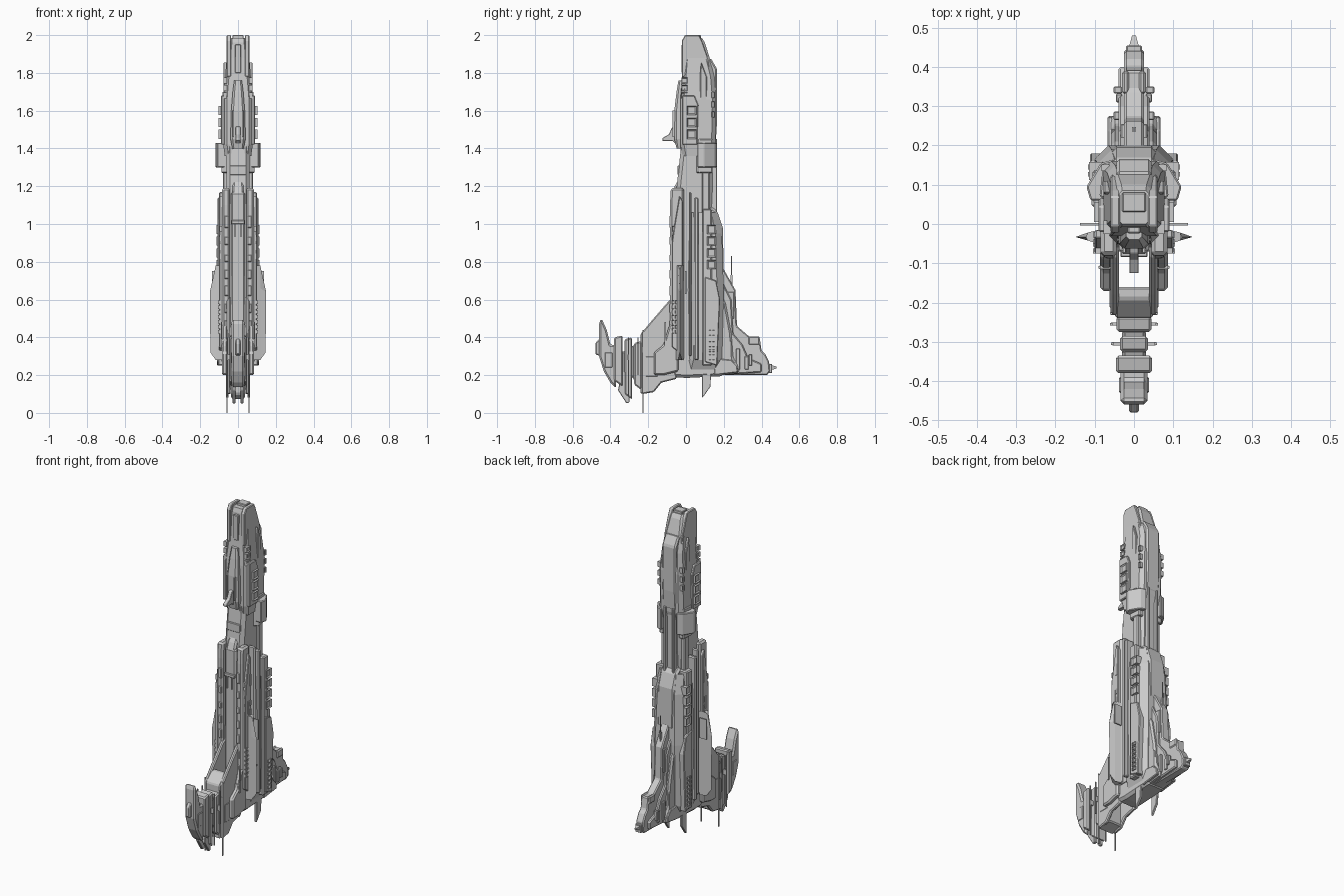
import bpy, bmesh, random
from mathutils import Vector

random.seed(4)


def finish(name, bm, mirror=False, bevel=0):
    bmesh.ops.recalc_face_normals(bm, faces=bm.faces)
    me = bpy.data.meshes.new(name)
    bm.to_mesh(me)
    bm.free()
    ob = bpy.data.objects.new(name, me)
    bpy.context.collection.objects.link(ob)
    if bevel:
        b = ob.modifiers.new("chamfer", "BEVEL")
        b.width, b.segments, b.limit_method = bevel, 1, "ANGLE"
    if mirror:
        m = ob.modifiers.new("mirror", "MIRROR")
        m.use_mirror_merge = False
    return ob


def skin(name, rings, mirror=False, bevel=0):
    """Closed surface through rings of equal point count."""
    bm = bmesh.new()
    vs = [[bm.verts.new(p) for p in r] for r in rings]
    n = len(vs[0])
    for a, b in zip(vs, vs[1:]):
        for i in range(n):
            bm.faces.new((a[i], a[(i + 1) % n], b[(i + 1) % n], b[i]))
    bm.faces.new(vs[0])
    bm.faces.new(vs[-1])
    return finish(name, bm, mirror, bevel)


def slab(name, pts, x0, x1, mirror=True, bevel=0.004):
    """Side profile (y, z) pushed out along x."""
    return skin(name, [[(x, y, z) for y, z in pts] for x in (x0, x1)], mirror, bevel)


def column(name, pts, z0, z1, mirror=True, bevel=0.004):
    """Plan profile (x, y) pushed up along z."""
    return skin(name, [[(x, y, z) for x, y in pts] for z in (z0, z1)], mirror, bevel)


def hull(name, rings):
    """Eight-sided loft, ring = z, front y, back y, half width, chamfer."""
    out = []
    for z, a, b, w, c in rings:
        out.append([(-w, a + c, z), (-w + c, a, z), (w - c, a, z), (w, a + c, z),
                    (w, b - c, z), (w - c, b, z), (-w + c, b, z), (-w, b - c, z)])
    return skin(name, out)


def box(name, x, y, z, mirror=False, bevel=0.003):
    """Box from (low, high) ranges."""
    pts = [(y[0], z[0]), (y[1], z[0]), (y[1], z[1]), (y[0], z[1])]
    return slab(name, pts, x[0], x[1], mirror, bevel)


def window(name, x, y, z, sy, sz, depth=0.02):
    """Framed port facing sideways, outer face at x."""
    bm = bmesh.new()
    bmesh.ops.create_cube(bm, size=1)
    for v in bm.verts:
        v.co = Vector((x - depth / 2 + v.co.x * depth, y + v.co.y * sy, z + v.co.z * sz))
    bm.normal_update()
    face = [f for f in bm.faces if f.normal.x > 0.9]
    bmesh.ops.inset_region(bm, faces=face, thickness=min(sy, sz) * 0.2)
    bmesh.ops.translate(bm, verts=face[0].verts, vec=(-0.006, 0, 0))
    finish(name, bm, True)


# Main hull: lower core, inner spine and tower
hull("lower_core", [(0.2, 0.0, 0.17, 0.05, 0.02), (0.28, 0.01, 0.19, 0.09, 0.03),
     (0.65, 0.01, 0.2, 0.1, 0.035), (0.95, 0.01, 0.19, 0.092, 0.035), (1.06, 0.01, 0.165, 0.08, 0.03)])
hull("inner_spine", [(0.28, -0.065, 0.1, 0.07, 0.01), (1.19, -0.05, 0.14, 0.062, 0.02),
     (1.42, -0.025, 0.14, 0.062, 0.02)])
hull("tower", [(1.36, -0.02, 0.14, 0.07, 0.02), (1.42, -0.03, 0.155, 0.078, 0.02),
     (1.66, -0.03, 0.16, 0.078, 0.02), (1.78, -0.02, 0.15, 0.068, 0.02),
     (1.88, -0.012, 0.125, 0.06, 0.02), (1.96, -0.008, 0.1, 0.052, 0.02), (1.985, 0, 0.085, 0.045, 0.015)])
slab("tower_cheek", [(-0.022, 1.78), (0.06, 1.76), (0.13, 1.8), (0.12, 1.87), (0.085, 1.97),
     (0.07, 2.0), (-0.005, 2.0), (-0.022, 1.97)], 0.036, 0.06)
box("bow_trough_spine", (-0.016, 0.016), (-0.024, 0), (1.8, 1.95))
box("bow_cap", (-0.03, 0.03), (0.03, 0.08), (1.97, 2.0))

# Back of the tower
slab("dorsal_plate", [(0.12, 1.42), (0.158, 1.44), (0.165, 1.55), (0.165, 1.82), (0.13, 1.88), (0.11, 1.86)], -0.045, 0.045, False, 0.008)
box("dorsal_rail", (0.022, 0.036), (0.13, 0.165), (1.0, 1.45), True)
box("dorsal_bridge", (-0.02, 0.02), (0.12, 0.15), (1.0, 1.45))
slab("dorsal_shoulder", [(0.12, 0.7), (0.2, 0.74), (0.195, 0.98), (0.165, 1.07), (0.12, 1.1)], -0.056, 0.056, False, 0.012)

# Tower flanks, collar pods and front turret
slab("flank_armour", [(-0.02, 1.42), (0.06, 1.42), (0.065, 1.63), (0.045, 1.68), (-0.02, 1.68)], 0.07, 0.09)
slab("flank_strip", [(0.075, 1.43), (0.11, 1.43), (0.11, 1.78), (0.08, 1.86), (0.075, 1.8)], 0.055, 0.078)
column("collar_pod", [(0.05, 0.165), (0.085, 0.155), (0.121, 0.095), (0.111, 0.06), (0.06, 0.06)], 1.3, 1.43)
column("collar_inset", [(0.088, 0.07), (0.08, 0.14), (0.05, 0.14), (0.05, 0.05)], 1.27, 1.45)
hull("front_turret", [(1.4, -0.05, 0, 0.03, 0.008), (1.45, -0.062, 0, 0.04, 0.012),
     (1.6, -0.062, 0, 0.036, 0.012), (1.7, -0.05, 0, 0.028, 0.01), (1.76, -0.04, 0, 0.02, 0.008)])
slab("turret_prow", [(-0.05, 1.42), (-0.07, 1.44), (-0.125, 1.44), (-0.125, 1.455), (-0.09, 1.475),
     (-0.075, 1.51), (-0.05, 1.52)], -0.012, 0.012, False, 0.002)
box("turret_rail", (0.022, 0.028), (-0.072, -0.05), (1.46, 1.6), True, 0)
box("throat_block", (-0.045, 0.045), (-0.045, 0), (1.26, 1.31))
box("throat_column", (0.03, 0.045), (-0.03, 0.01), (1.18, 1.42), True)
hull("throat_keel", [(1.16, -0.075, 0, 0.03, 0.01), (1.2, -0.06, 0, 0.03, 0.01), (1.25, -0.03, 0, 0.02, 0.005)])

# Forward armour slabs and centre panel
slab("forward_slab", [(-0.085, 0.3), (-0.01, 0.28), (-0.01, 1.19), (-0.08, 1.19), (-0.085, 1.1)], 0.044, 0.085, True, 0.01)
slab("forward_cheek", [(-0.075, 0.35), (-0.016, 0.3), (-0.016, 1.12), (-0.035, 1.15), (-0.06, 1.0), (-0.075, 0.9)], 0.08, 0.1)
box("centre_panel", (-0.038, 0.038), (-0.076, -0.04), (0.3, 1.17), False, 0.01)
box("centre_slot_brow", (-0.035, 0.035), (-0.084, -0.05), (1.0, 1.02))
box("centre_slot_bar", (0.012, 0.018), (-0.084, -0.05), (0.93, 1.0), True, 0)
for i, (y, w, x, a, b) in enumerate([(0.022, 0.014, 0.1, 0.3, 1.17), (0.055, 0.024, 0.108, 0.28, 1.14),
                                     (0.112, 0.05, 0.106, 0.25, 1.08), (0.105, 0.04, 0.08, 1.0, 1.32)]):
    box(f"side_column_{i}", (0.05, x), (y - w / 2, y + w / 2), (a, b), True, 0.006)
slab("lower_flank_plate", [(0.1, 0.27), (0.165, 0.25), (0.18, 0.6), (0.16, 0.7), (0.1, 0.72)], 0.075, 0.112)

# Side wings, thin vanes and tail fins
skin("side_wing", [[(0.08, -0.055, z0), (0.08, -0.012, z0), (0.118, -0.022, z0), (x, -0.033, z1), (0.118, -0.042, z0)]
     for x, z0, z1 in [(0.146, 0.28, 0.32), (0.149, 0.66, 0.64), (0.122, 0.78, 0.76)]], True)
box("thin_vane", (0.09, 0.137), (-0.004, 0.002), (0.63, 0.75), True, 0)
slab("tail_fin", [(0.085, 0.08), (0.095, 0.09), (0.13, 0.14), (0.135, 0.3), (0.085, 0.32)], 0.05, 0.064, True, 0.002)

# Rear fin built in stepped layers
slab("rear_fin_core", [(0.1, 0.2), (0.43, 0.2), (0.445, 0.22), (0.44, 0.27), (0.42, 0.31), (0.4, 0.33), (0.39, 0.4),
     (0.34, 0.4), (0.27, 0.46), (0.262, 0.65), (0.2, 0.76), (0.15, 0.8)], -0.025, 0.025, False, 0.006)
slab("rear_fin_mid", [(0.12, 0.195), (0.4, 0.215), (0.4, 0.26), (0.33, 0.29), (0.3, 0.36), (0.25, 0.42), (0.24, 0.6),
     (0.18, 0.72), (0.12, 0.72)], -0.04, 0.04, False, 0.006)
slab("rear_fin_base", [(0.1, 0.19), (0.28, 0.21), (0.28, 0.25), (0.25, 0.29), (0.24, 0.42), (0.21, 0.58),
     (0.16, 0.68), (0.1, 0.68)], -0.058, 0.058, False, 0.01)
slab("rear_skirt", [(0.15, 0.2), (0.275, 0.215), (0.27, 0.25), (0.24, 0.28), (0.15, 0.29)], 0.045, 0.068)
box("stern_block", (-0.02, 0.02), (0.42, 0.455), (0.21, 0.26))
skin("stern_spike", [[(sx * w, y, 0.24 + sz * w) for sx, sz in ((-1, -1), (1, -1), (1, 1), (-1, 1))]
     for y, w in ((0.44, 0.016), (0.465, 0.009), (0.48, 0.005))])
box("stern_cap", (0.012, 0.03), (0.33, 0.39), (0.36, 0.405), True, 0.006)
box("stern_side_pod", (0.03, 0.052), (0.332, 0.35), (0.25, 0.31), True)
for i in range(3):
    y = 0.22 + i * 0.045
    box(f"rear_step_{i}", (0.03, 0.058 - i * 0.006), (y, y + 0.022), (0.23, 0.38 - i * 0.04), True)
box("rear_vent", (0.02, 0.034), (0.2, 0.255), (0.5, 0.64), True)

# Keel and open arms carrying the prow
slab("keel", [(-0.07, 0.19), (0.0, 0.185), (0.2, 0.195), (0.2, 0.28), (-0.07, 0.32)], -0.065, 0.065, False, 0.015)
slab("prow_arm", [(-0.05, 0.18), (-0.05, 0.62), (-0.085, 0.6), (-0.18, 0.49), (-0.23, 0.43),
     (-0.23, 0.1), (-0.17, 0.11), (-0.13, 0.16)], 0.038, 0.06, True, 0.006)
slab("prow_arm_plate", [(-0.04, 0.22), (-0.04, 0.5), (-0.09, 0.46), (-0.12, 0.36), (-0.17, 0.32),
     (-0.17, 0.2), (-0.12, 0.2)], 0.055, 0.086, True, 0.008)
slab("prow_arm_rim", [(-0.15, 0.19), (-0.215, 0.19), (-0.215, 0.3), (-0.15, 0.3)], 0.045, 0.062)
slab("prow_joint", [(-0.16, 0.12), (-0.16, 0.47), (-0.19, 0.47), (-0.24, 0.42), (-0.24, 0.1)], -0.048, 0.048, False, 0.006)

# Prow head: stacked plates along y
for i, (a, b, lo, hi, w) in enumerate([(-0.275, -0.235, 0.12, 0.38, 0.045), (-0.295, -0.27, 0.17, 0.36, 0.03),
                                       (-0.325, -0.285, 0.07, 0.4, 0.036), (-0.345, -0.32, 0.15, 0.33, 0.03),
                                       (-0.38, -0.335, 0.14, 0.41, 0.046)]):
    slab(f"prow_plate_{i}", [(a, lo + 0.03), (b, lo), (b, hi), (a, hi - 0.01)], -w, w, False, 0.007)
slab("prow_face", [(-0.37, 0.13), (-0.37, 0.36), (-0.4, 0.36), (-0.42, 0.44), (-0.447, 0.5), (-0.46, 0.48),
     (-0.46, 0.3), (-0.435, 0.22), (-0.4, 0.16)], -0.034, 0.034, False, 0.009)
slab("prow_nose", [(-0.45, 0.3), (-0.48, 0.31), (-0.48, 0.37), (-0.45, 0.4)], -0.013, 0.013, False, 0.005)
slab("prow_prong", [(-0.3, 0.055), (-0.315, 0.05), (-0.36, 0.12), (-0.34, 0.22), (-0.3, 0.22)], 0.012, 0.03, True, 0.003)
box("prow_lamp", (0.03, 0.038), (-0.43, -0.39), (0.24, 0.32), True)

# Antennas and pins
for i, (x, y, a, b) in enumerate([(0.058, -0.228, 0.0, 0.44), (0.058, -0.255, 0.2, 0.4), (0.055, -0.305, 0.09, 0.4),
                                  (0.088, -0.11, 0.34, 0.48)]):
    box(f"pin_{i}", (x - 0.003, x + 0.003), (y - 0.003, y + 0.003), (a, b), True, 0)
    box(f"pin_bracket_{i}", (x - 0.03, x), (y - 0.004, y + 0.004), (b - 0.12, b - 0.09), True, 0)
box("rear_antenna", (-0.002, 0.002), (0.238, 0.243), (0.6, 0.83), False, 0)
box("rear_antenna_base", (-0.005, 0.005), (0.235, 0.247), (0.6, 0.73), False, 0)

# Framed ports in rows
for i in range(3):
    window(f"tower_port_{i}", 0.102, 0.03, 1.475 + i * 0.063, 0.05, 0.048)
    window(f"bow_port_{i}", 0.078, -0.008, 1.68 + i * 0.04, 0.034, 0.03)
    window(f"dorsal_port_{i}", 0.083, 0.143, 1.58 + i * 0.052, 0.016, 0.032)
for i in range(4):
    window(f"hull_port_{i}", 0.114, 0.135, 0.785 + i * 0.062, 0.046, 0.048, 0.035)
    window(f"forward_port_{i}", 0.098, -0.065, 0.83 + i * 0.048, 0.02, 0.03)
for i in range(7):
    for j in range(2):
        window(f"rear_small_port_{i}_{j}", 0.117, 0.127 + j * 0.018, 0.29 + i * 0.026, 0.012, 0.018)
        window(f"front_small_port_{i}_{j}", 0.105, -0.069 + j * 0.018, 0.43 + i * 0.026, 0.012, 0.018)

# Small plating scattered on flanks and front
for i in range(12):
    z, h = random.uniform(0.62, 1.05), random.uniform(0.02, 0.08)
    y = random.choice((-0.045, -0.028))
    box(f"flank_plating_{i}", (0.08, 0.104), (y - 0.006, y + 0.006), (z, z + h), True, 0)
for i in range(8):
    z = 0.35 + i * 0.09
    box(f"front_plating_{i}", (0.05, 0.072), (-0.088, -0.07), (z, z + random.uniform(0.03, 0.07)), True)
